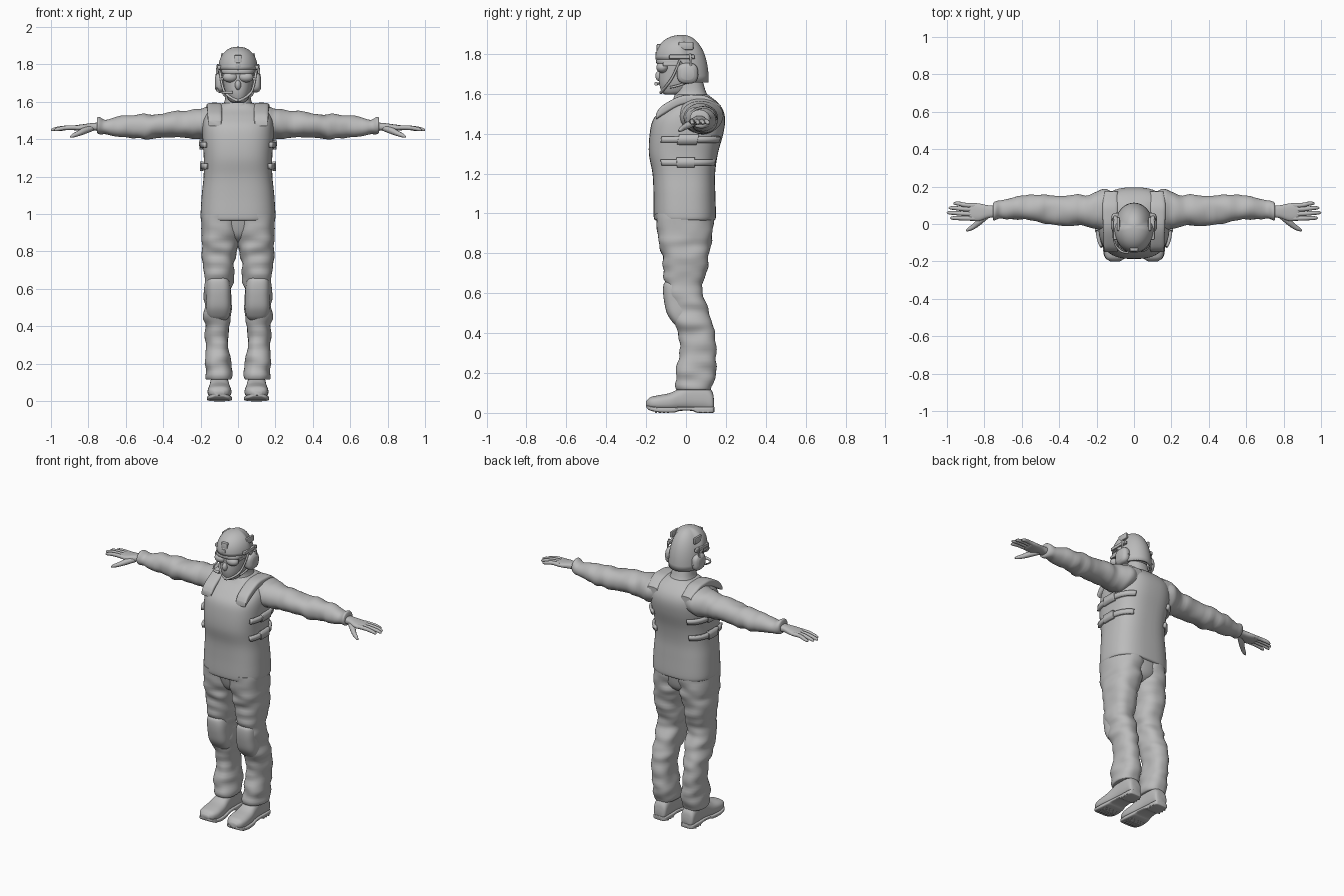
import bpy, bmesh, math
from mathutils import Vector, noise

cube = bpy.data.objects.get("Cube")
if cube:
    bpy.data.objects.remove(cube, do_unlink=True)

grey = bpy.data.materials.new("plain grey")
grey.use_nodes = True
COLOR = (0.5, 0.5, 0.5, 1)
grey.diffuse_color = COLOR
grey.node_tree.nodes["Principled BSDF"].inputs["Base Color"].default_value = COLOR


def finish(ob, mirror=False, angle=50):
    """Material, smooth shading and an optional copy across x = 0."""
    ob.data.materials.clear()
    ob.data.materials.append(grey)
    bpy.ops.object.select_all(action="DESELECT")
    ob.select_set(True)
    bpy.context.view_layer.objects.active = ob
    bpy.ops.object.shade_smooth_by_angle(angle=math.radians(angle))
    if mirror:
        m = ob.modifiers.new("Mirror", "MIRROR")
        m.use_mirror_merge = False
    return ob


def from_bmesh(name, bm, mirror=False, angle=50):
    bmesh.ops.recalc_face_normals(bm, faces=bm.faces)
    me = bpy.data.meshes.new(name)
    bm.to_mesh(me)
    bm.free()
    ob = bpy.data.objects.new(name, me)
    bpy.context.collection.objects.link(ob)
    return finish(ob, mirror, angle)


def spline(rings, sub):
    """Smooth in-between rings."""
    out = []
    for i in range(len(rings) - 1):
        p = [rings[max(0, min(len(rings) - 1, i + k))] for k in (-1, 0, 1, 2)]
        for s in range(sub):
            t = s / sub
            out.append([0.5 * (2 * b + (c - a) * t + (2 * a - 5 * b + 4 * c - d) * t * t
                               + (3 * b - a - 3 * c + d) * t ** 3) for a, b, c, d in zip(*p)])
    return out + [list(rings[-1])]


def section(r, ang, e):
    """Point on a rounded box section r = (t, a0, a1, b0, b1)."""
    c, s = math.cos(ang), math.sin(ang)
    f = lambda v: math.copysign(abs(v) ** (2 / e), v)
    return ((r[1] + r[2]) / 2 + (r[2] - r[1]) / 2 * f(c),
            (r[3] + r[4]) / 2 + (r[4] - r[3]) / 2 * f(s))


def loft(name, rings, axis="z", e=2.3, n=40, sub=5, mirror=False, fold=0.0):
    bm = bmesh.new()
    rows = []
    for r in spline(rings, sub):
        row = []
        for k in range(n):
            a, b = section(r, math.tau * k / n, e)
            co = Vector({"z": (a, b, r[0]), "x": (r[0], a, b), "y": (a, r[0], b)}[axis])
            if fold:  # cloth creases, finer along the limb
                mid = section(r, 0, e)[0] - (r[2] - r[1]) / 2, (r[3] + r[4]) / 2
                out = Vector((a - mid[0], b - mid[1])).normalized()
                q = co * 9
                q["xyz".index(axis)] *= 2.2
                d = fold * noise.noise(q)
                a, b = a + out.x * d, b + out.y * d
                co = Vector({"z": (a, b, r[0]), "x": (r[0], a, b), "y": (a, r[0], b)}[axis])
            row.append(bm.verts.new(co))
        rows.append(row)
    for p, q in zip(rows, rows[1:]):
        for k in range(n):
            bm.faces.new((p[k], p[(k + 1) % n], q[(k + 1) % n], q[k]))
    bm.faces.new(rows[0])
    bm.faces.new(rows[-1])
    return from_bmesh(name, bm, mirror)


def ball(name, loc, rad, mirror=False):
    bm = bmesh.new()
    bmesh.ops.create_uvsphere(bm, u_segments=32, v_segments=20, radius=1)
    bmesh.ops.scale(bm, vec=rad, verts=bm.verts)
    bmesh.ops.translate(bm, vec=loc, verts=bm.verts)
    return from_bmesh(name, bm, mirror)


def box(name, loc, size, mirror=False, bevel=0.006):
    bm = bmesh.new()
    bmesh.ops.create_cube(bm, size=1)
    bmesh.ops.scale(bm, vec=size, verts=bm.verts)
    bmesh.ops.translate(bm, vec=loc, verts=bm.verts)
    bmesh.ops.bevel(bm, geom=bm.edges[:], offset=bevel, segments=2, affect="EDGES", profile=0.5)
    return from_bmesh(name, bm, mirror, 35)


def tube(name, pts, mirror=False):
    """Round tube through (x, y, z, radius) points."""
    cu = bpy.data.curves.new(name, "CURVE")
    cu.dimensions, cu.bevel_depth, cu.bevel_resolution, cu.use_fill_caps = "3D", 1, 3, True
    sp = cu.splines.new("NURBS")
    sp.points.add(len(pts) - 1)
    for p, (x, y, z, r) in zip(sp.points, pts):
        p.co, p.radius = (x, y, z, 1), r
    sp.use_endpoint_u, sp.order_u, sp.resolution_u = True, 3, 6
    ob = bpy.data.objects.new(name, cu)
    bpy.context.collection.objects.link(ob)
    bpy.ops.object.select_all(action="DESELECT")
    ob.select_set(True)
    bpy.context.view_layer.objects.active = ob
    bpy.ops.object.convert(target="MESH")
    return finish(bpy.context.object, mirror)


# Torso with body armour
TORSO = [(z, -w, w, f, b) for z, w, f, b in (
    (0.965, .19, -.152, .142), (0.985, .2, -.162, .15), (1.1, .194, -.163, .147),
    (1.2, .184, -.168, .146), (1.3, .183, -.186, .16), (1.4, .19, -.182, .187),
    (1.47, .19, -.165, .196), (1.52, .18, -.122, .185), (1.56, .15, -.075, .155),
    (1.595, .08, -.05, .11))]
loft("torso_vest", TORSO, e=2.7, n=56)
loft("shoulder_straps", [(-.15, .09, .16, 1.47, 1.5), (-.12, .085, .162, 1.49, 1.54),
     (-.03, .085, .165, 1.54, 1.588), (.05, .085, .168, 1.55, 1.595),
     (.11, .085, .168, 1.54, 1.585), (.175, .085, .16, 1.47, 1.54)], "y", 4, mirror=True)


# Side straps wrapped round the torso, each with a buckle
def wrap(name, z, height, start, end, grow):
    bm = bmesh.new()
    grid = []
    fine = spline(TORSO, 8)
    for zz in (z - height / 2, z + height / 2):
        r = min(fine, key=lambda q: abs(q[0] - zz))
        r = (zz, r[1] - grow, r[2] + grow, r[3] - grow, r[4] + grow)
        grid.append([bm.verts.new((*section(r, math.radians(start + (end - start) * k / 24), 2.7), zz))
                     for k in range(25)])
    for k in range(24):
        bm.faces.new((grid[0][k], grid[0][k + 1], grid[1][k + 1], grid[1][k]))
    ob = from_bmesh(name, bm, True)
    m = ob.modifiers.new("Thickness", "SOLIDIFY")
    m.thickness, m.offset = 0.016, 0


for label, z in (("upper", 1.37), ("lower", 1.255)):
    wrap(label + "_side_strap", z, .03, -32, 58, .008)
    wrap(label + "_strap_buckle", z, .05, -6, 12, .012)

# Neck and sleeves
loft("collar", [(1.53, -.1, .1, -.08, .14), (1.57, -.085, .085, -.065, .12),
                (1.61, -.07, .07, -.055, .1), (1.66, -.066, .066, -.06, .085)])
loft("sleeves", [(.08, -.01, .165, 1.42, 1.57), (.15, -.035, .18, 1.4, 1.578),
     (.2, -.025, .168, 1.402, 1.566), (.28, -.012, .158, 1.41, 1.552), (.4, -.005, .155, 1.41, 1.54),
     (.5, .008, .158, 1.402, 1.534), (.6, .022, .148, 1.41, 1.524), (.7, .025, .128, 1.422, 1.51),
     (.745, .02, .114, 1.428, 1.514), (.755, .03, .105, 1.44, 1.505)],
     "x", 2.1, mirror=True, fold=.012)

# Hands
loft("palms", [(.73, .035, .098, 1.443, 1.49), (.78, .032, .1, 1.447, 1.487),
               (.83, .016, .11, 1.445, 1.48), (.87, .018, .112, 1.447, 1.475),
               (.885, .024, .107, 1.452, 1.47)], "x", 2.5, mirror=True)
for label, y0, y1, tip in (("index", .03, .032, .982), ("middle", .054, .06, 1.0),
                           ("ring", .078, .086, .99), ("little", .099, .11, .965)):
    tube(label + "_fingers", [(.85, y0, 1.462, .013), (.9, y0, 1.464, .0125),
         (tip - .03, y1, 1.457, .011), (tip - .006, y1, 1.45, .009), (tip, y1, 1.448, .004)], True)
tube("thumbs", [(.78, .05, 1.46, .016), (.82, .02, 1.447, .019), (.85, -.01, 1.432, .014),
                (.885, -.03, 1.418, .011), (.897, -.036, 1.413, .004)], True)

# Trousers
loft("trouser_legs", [(.115, .045, .158, -.045, .125), (.125, .035, .168, -.055, .135),
     (.2, .04, .172, -.047, .148), (.3, .048, .175, -.032, .15), (.4, .04, .176, -.035, .145),
     (.47, .032, .18, -.065, .125), (.55, .033, .18, -.085, .1), (.62, .03, .182, -.1, .08),
     (.7, .02, .188, -.11, .1), (.8, .008, .194, -.125, .118), (.88, -.01, .197, -.138, .13),
     (1.0, -.02, .192, -.148, .138)], e=2.4, mirror=True, fold=.014, sub=6)
loft("trouser_seat", [(.835, -.03, .03, -.03, .03), (.86, -.07, .07, -.085, .09),
                      (.9, -.12, .12, -.12, .122), (.99, -.17, .17, -.145, .138)])
loft("knee_pads", [(.435, .06, .145, -.045, .03), (.455, .045, .163, -.068, .04),
     (.5, .038, .17, -.096, .04), (.56, .038, .17, -.11, .04), (.61, .04, .17, -.115, .03),
     (.645, .048, .165, -.112, .02), (.66, .06, .15, -.1, .0)], e=2.8, mirror=True)

# Boots: uppers, soles and treads
loft("boots", [(.14, .075, .125, .02, .07), (.13, .057, .142, .008, .11), (.09, .052, .147, .008, .15),
     (.02, .05, .149, .012, .15), (-.03, .045, .153, .012, .125), (-.08, .038, .16, .01, .1),
     (-.14, .036, .162, .012, .088), (-.18, .05, .152, .02, .078), (-.2, .075, .127, .032, .058)],
     "y", 2.5, mirror=True)
loft("boot_soles", [(.142, .075, .125, .005, .03), (.13, .055, .145, 0, .03), (.06, .05, .149, 0, .03),
     (.03, .05, .149, .01, .03), (-.03, .043, .155, .01, .03), (-.06, .037, .161, .002, .028),
     (-.13, .032, .166, .002, .028), (-.18, .046, .155, .012, .034), (-.199, .08, .125, .026, .04)],
     "y", 5, mirror=True)
for i in range(7):
    y = -.15 + i * .02 if i < 4 else .06 + (i - 4) * .025
    box("boot_tread", (.1, y, .004), (.1, .01, .008), True, .002)

# Head, mask and goggles
loft("masked_head", [(1.595, -.03, .03, -.105, -.03), (1.61, -.05, .05, -.122, .03),
     (1.65, -.068, .068, -.134, .07), (1.7, -.078, .078, -.135, .09), (1.76, -.083, .083, -.13, .1),
     (1.82, -.07, .07, -.11, .08)], e=2.2)
ball("nose", (0, -.134, 1.69), (.016, .02, .026))
loft("goggle_frame", [(1.748, -.082, .082, -.143, .02), (1.754, -.088, .088, -.149, .02),
                      (1.768, -.088, .088, -.15, .02), (1.774, -.082, .082, -.144, .02)], e=2.6)
ball("goggle_lenses", (.042, -.118, 1.732), (.04, .031, .028), True)
box("goggle_arms", (.086, -.06, 1.748), (.008, .11, .018), True, .003)

# Helmet shell: a dome whose rim drops behind the ears
bm = bmesh.new()
N, M = 56, 14
top = bm.verts.new((0, -.02, 1.895))
rows = []
for j in range(1, M + 1):
    th = math.pi / 2 * j / M
    row = []
    for k in range(N):
        a = math.tau * k / N
        s = (math.sin(a) + .12) / .5
        t = max(0, min(1, s))
        rim = 1.772 - .115 * t * t * (3 - 2 * t)
        rad = math.sin(th) ** .92
        row.append(bm.verts.new((.106 * rad * math.cos(a), -.02 + .134 * rad * math.sin(a),
                                 rim + (1.895 - rim) * math.cos(th) ** .9)))
    rows.append(row)
for k in range(N):
    bm.faces.new((top, rows[0][k], rows[0][(k + 1) % N]))
    for p, q in zip(rows, rows[1:]):
        bm.faces.new((p[k], q[k], q[(k + 1) % N], p[(k + 1) % N]))
shell = from_bmesh("helmet_shell", bm)
m = shell.modifiers.new("Thickness", "SOLIDIFY")
m.thickness, m.offset = 0.012, -1
box("helmet_front_mount", (0, -.132, 1.822), (.045, .03, .055))
box("helmet_mount_arm", (0, -.145, 1.795), (.03, .018, .03))
box("helmet_side_rails", (.1, -.02, 1.785), (.022, .13, .022), True)
box("helmet_side_pads", (.084, .0, 1.84), (.016, .075, .04), True)

# Headset, chin strap and microphone
loft("ear_cups", [(.07, -.04, .055, 1.655, 1.75), (.095, -.045, .06, 1.65, 1.755),
     (.112, -.04, .055, 1.655, 1.75), (.122, -.025, .04, 1.67, 1.735)], "x", 2.8, mirror=True)
tube("headset_arms", [(.112, .02, 1.72, .006), (.116, .03, 1.76, .006), (.107, .02, 1.8, .006)], True)
tube("chin_straps", [(.098, -.03, 1.77, .006), (.088, -.06, 1.69, .006),
                     (.062, -.105, 1.63, .007), (0, -.126, 1.605, .008)], True)
tube("rear_straps", [(.09, .06, 1.7, .006), (.085, .02, 1.65, .006), (.07, -.08, 1.632, .006)], True)
tube("microphone_boom", [(-.112, -.02, 1.675, .005), (-.112, -.09, 1.655, .005),
                         (-.08, -.142, 1.65, .005), (-.05, -.15, 1.65, .01), (-.03, -.15, 1.65, .009)])
